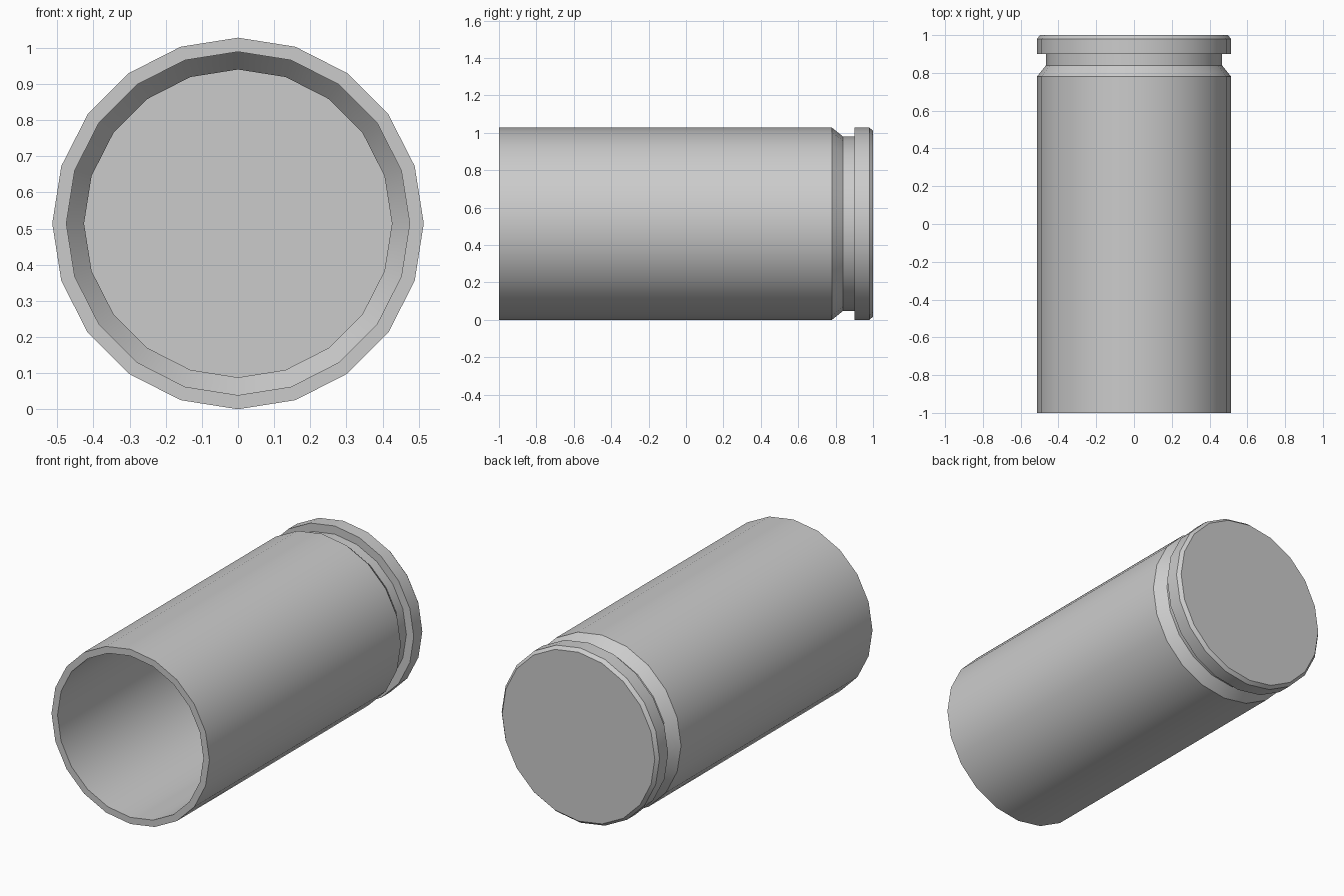
import bpy, bmesh, math
from mathutils import Vector

if "Cube" in bpy.data.objects:
    bpy.data.objects.remove(bpy.data.objects["Cube"])

SIDES = 20
RADIUS = 0.514

# Half section of the shell as (radius, y): closed base, rim, groove, body, open mouth, inside
profile = [
    (0.0, 1.0), (0.497, 1.0),                # base disc
    (0.514, 0.98), (0.514, 0.90),            # rim
    (0.466, 0.90), (0.466, 0.84),            # groove
    (0.514, 0.78), (0.514, -1.0),            # shoulder and body
    (0.475, -1.0), (0.475, 0.765),           # mouth lip and inner wall
    (0.426, 0.825), (0.426, 0.94),           # inner shoulder
    (0.473, 0.94), (0.473, 0.96), (0.0, 0.96),  # hollow rim and inner floor
]

# Spin the section around the long axis
bm = bmesh.new()
verts = [bm.verts.new((0, y, RADIUS - r)) for r, y in profile]
edges = [bm.edges.new(pair) for pair in zip(verts, verts[1:])]
bmesh.ops.spin(bm, geom=verts + edges, cent=Vector((0, 0, RADIUS)), axis=Vector((0, 1, 0)),
               angle=math.tau, steps=SIDES, use_duplicate=False)
bmesh.ops.remove_doubles(bm, verts=bm.verts[:], dist=0.0005)
bmesh.ops.recalc_face_normals(bm, faces=bm.faces[:])

# Merge the flat end discs into single polygons
bmesh.ops.dissolve_verts(bm, verts=[v for v in bm.verts
                                    if math.hypot(v.co.x, v.co.z - RADIUS) < 0.01])

mesh = bpy.data.meshes.new("casing")
bm.to_mesh(mesh)
bm.free()
casing = bpy.data.objects.new("casing", mesh)
bpy.context.collection.objects.link(casing)

# Smooth round walls, crisp rims
bpy.context.view_layer.objects.active = casing
casing.select_set(True)
bpy.ops.object.shade_smooth_by_angle(angle=math.radians(30))
